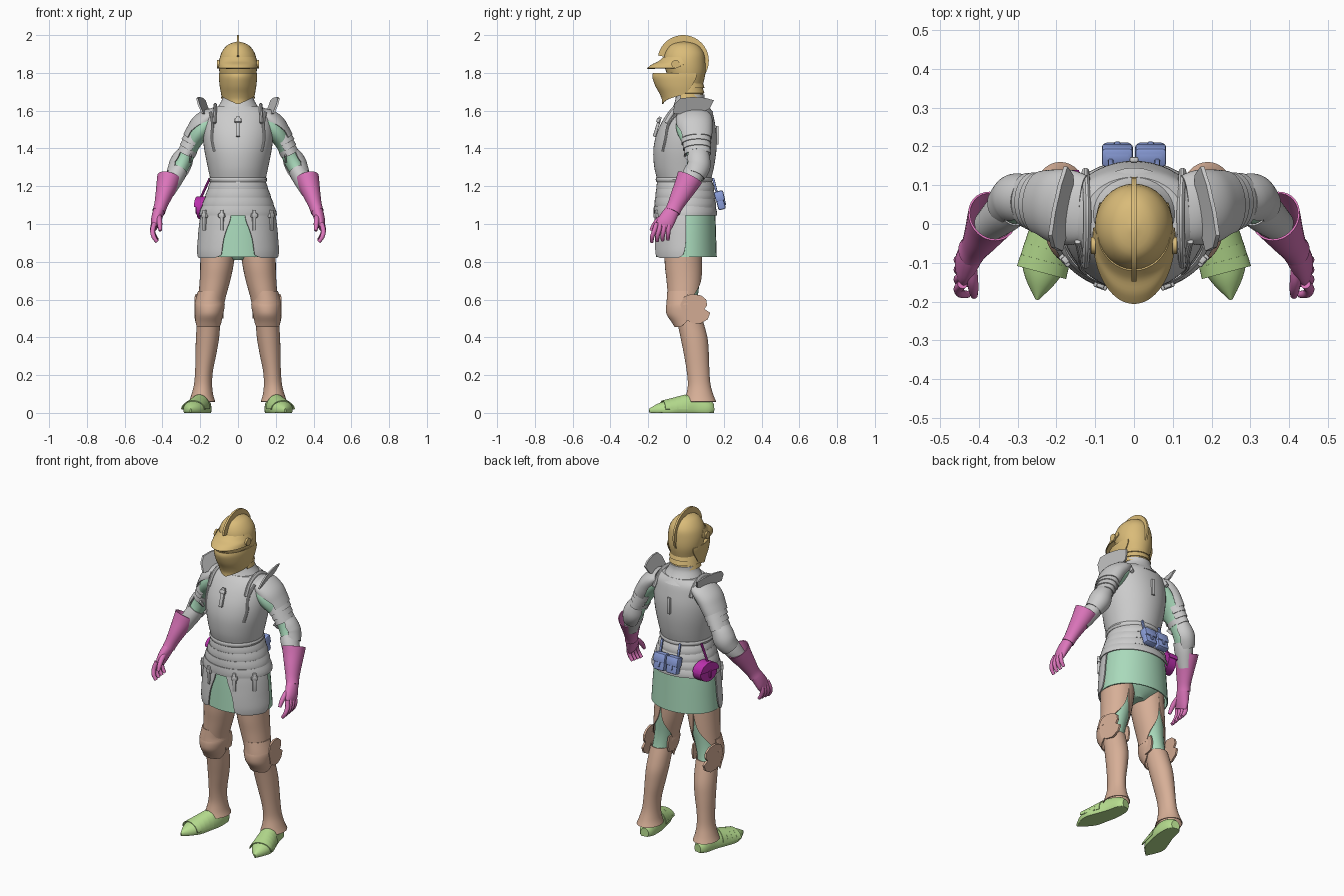
import bpy, bmesh, math
from mathutils import Vector, Matrix

COL = dict(gold=(.70, .50, .19), green=(.40, .70, .50), brown=(.68, .43, .31), lime=(.48, .74, .28),
           pink=(.72, .18, .50), purple=(.50, .03, .42), blue=(.27, .36, .74))
MATS = {}
for k, c in COL.items():
    MATS[k] = bpy.data.materials.new(k)
    MATS[k].diffuse_color = (*c, 1)


def finish(name, bm, col, mirror=False, angle=35):
    for v in bm.verts:
        v.co.z = max(v.co.z, 0)
    bmesh.ops.recalc_face_normals(bm, faces=bm.faces)
    me = bpy.data.meshes.new(name)
    bm.to_mesh(me)
    bm.free()
    ob = bpy.data.objects.new(name, me)
    bpy.context.collection.objects.link(ob)
    if col:
        me.materials.append(MATS[col])
    bpy.ops.object.select_all(action='DESELECT')
    ob.select_set(True)
    bpy.context.view_layer.objects.active = ob
    bpy.ops.object.shade_smooth_by_angle(angle=math.radians(angle))
    if mirror:
        ob.modifiers.new('mirror', 'MIRROR').use_mirror_merge = False
    return ob


def resample(rings, k):
    if k < 2:
        return rings
    out, m = [], len(rings)
    for i in range(m - 1):
        p0, p1, p2, p3 = (rings[max(0, min(m - 1, j))] for j in (i - 1, i, i + 1, i + 2))
        for s in range(k):
            t = s / k
            out.append([.5 * (2*b + (c-a)*t + (2*a-5*b+4*c-d)*t*t + (3*b-a-3*c+d)*t**3)
                        for a, b, c, d in zip(p0, p1, p2, p3)])
    return out + [rings[-1]]


def loft(name, rings, col=None, mirror=False, n=32, k=4, perp=False, thick=0, ref=(0, -1, 0)):
    """Rings: x, y, z, side radius, front radius [, arc start, arc end in degrees; 0 = front]."""
    rings = resample(rings, k)
    bm, rows = bmesh.new(), []
    closed = len(rings[0]) == 5
    P = [Vector(r[:3]) for r in rings]
    for i, r in enumerate(rings):
        f, o = Vector((0, -1, 0)), Vector((1, 0, 0))
        if perp:
            t = (P[min(i + 1, len(P) - 1)] - P[max(i - 1, 0)]).normalized()
            f = Vector(ref)
            f = (f - t * f.dot(t)).normalized()
            o = f.cross(t)
        a0, a1 = (0, 360) if closed else r[5:7]
        row = []
        for j in range(n if closed else n + 1):
            a = math.radians(a0 + (a1 - a0) * j / n)
            row.append(bm.verts.new(P[i] + o * r[3] * math.sin(a) + f * r[4] * math.cos(a)))
        rows.append(row)
    for A, B in zip(rows, rows[1:]):
        for j in range(n):
            q = (j + 1) % len(A)
            bm.faces.new((A[j], A[q], B[q], B[j]))
    if thick:
        bmesh.ops.recalc_face_normals(bm, faces=bm.faces)
        bmesh.ops.solidify(bm, geom=bm.faces[:], thickness=thick)
    elif closed:
        bm.faces.new(rows[0])
        bm.faces.new(rows[-1])
    return finish(name, bm, col, mirror)


def plate(name, outline, x, th, col=None, mirror=False, kz=0, ky=0):
    """Flat plate from a y-z outline, leaning outward by kz and turned by ky."""
    bm = bmesh.new()
    z0 = min(p[1] for p in outline)
    A, B = ([bm.verts.new((x + s * th / 2 + kz * (z - z0) + ky * y, y, z)) for y, z in outline] for s in (-1, 1))
    bm.faces.new(A)
    bm.faces.new(B)
    for i in range(len(A)):
        j = (i + 1) % len(A)
        bm.faces.new((A[i], A[j], B[j], B[i]))
    return finish(name, bm, col, mirror)


def box(name, c, size, col=None, rx=0, rz=0, mirror=False, bev=.004):
    bm = bmesh.new()
    bmesh.ops.create_cube(bm, size=1)
    bmesh.ops.scale(bm, vec=size, verts=bm.verts)
    bmesh.ops.bevel(bm, geom=bm.edges[:], offset=bev, segments=2, affect='EDGES', profile=.5)
    bmesh.ops.transform(bm, matrix=Matrix.Translation(c) @ Matrix.Rotation(rz, 4, 'Z') @ Matrix.Rotation(rx, 4, 'X'),
                        verts=bm.verts)
    return finish(name, bm, col, mirror)


# Helmet: skull, neck lames, crest, peak, visor, pivots
loft('helmet_skull', [(0, .01, 1.69, .072, .065), (0, .005, 1.74, .082, .085), (0, 0, 1.80, .098, .103),
     (0, -.008, 1.86, .1, .11), (0, -.008, 1.91, .086, .1), (0, -.01, 1.95, .052, .066), (0, -.01, 1.966, .004, .005)], 'gold')
for i in range(3):
    z = 1.755 - i * .028
    loft('helmet_neck_lame', [(0, 0, z, .083, .086, 70, 290), (0, .004, z - .034, .09, .094, 70, 290)], 'gold', k=2, thick=.005)
arc = lambda r, a, b: [(-.015 + r * math.cos(math.radians(a + (b - a) * i / 20)),
                        1.864 + r * math.sin(math.radians(a + (b - a) * i / 20))) for i in range(21)]
plate('helmet_crest', arc(.136, 168, -40) + arc(.095, -40, 168), 0, .012, 'gold')
loft('helmet_peak', [(0, -.02, 1.885, .094, .1, -85, 85), (0, -.02, 1.862, .102, .125, -92, 92),
     (0, -.025, 1.845, .106, .155, -95, 95), (0, -.03, 1.825, .107, .176, -80, 80)], 'gold', thick=.006)
loft('helmet_visor', [(0, -.02, 1.80, .1, .155, -118, 118), (0, -.02, 1.775, .101, .158, -118, 118),
     (0, -.02, 1.73, .097, .142, -110, 110), (0, -.018, 1.69, .09, .122, -95, 95), (0, -.016, 1.66, .085, .112, -45, 45),
     (0, -.015, 1.635, .08, .112, -4, 4)], 'gold', thick=.006)
plate('visor_pivot', [(-.055 + .022 * math.cos(i * .3927), 1.846 + .022 * math.sin(i * .3927)) for i in range(16)],
      .105, .012, 'gold', True)

# Torso: gorget, cuirass, straps, waist edge
loft('gorget', [(0, .03, 1.59, .125, .115), (0, .025, 1.63, .1, .09), (0, .022, 1.66, .084, .078), (0, .022, 1.685, .08, .075)])
loft('cuirass', [(0, -.01, 1.235, .146, .142), (0, -.01, 1.30, .160, .158), (0, -.006, 1.39, .178, .167),
     (0, .002, 1.47, .186, .16), (0, .012, 1.54, .182, .140), (0, .022, 1.59, .168, .118), (0, .026, 1.622, .125, .095)], n=48)
loft('waist_edge', [(0, -.01, 1.222, .149, .146), (0, -.01, 1.235, .155, .151), (0, -.01, 1.247, .15, .147)], k=2)
loft('shoulder_strap', [(.125, -.105, 1.535, .012, .01), (.122, -.06, 1.60, .012, .01), (.12, .02, 1.628, .012, .01),
     (.122, .09, 1.60, .012, .01), (.125, .135, 1.54, .012, .01)], mirror=True, n=10, perp=True, ref=(1, 0, 0))
loft('armhole_border', [(.125, -.123, 1.385, .008, .008), (.138, -.108, 1.45, .008, .008), (.135, -.092, 1.53, .008, .008),
     (.145, -.045, 1.59, .008, .008)], mirror=True, n=10, perp=True, ref=(1, 0, 0))
box('chest_buckle', (0, -.152, 1.515), (.022, .016, .11), rx=-.3)
box('chest_buckle_frame', (0, -.147, 1.548), (.036, .018, .022), rx=-.4)
box('back_buckle', (0, .166, 1.47), (.022, .014, .1))

# Fauld lames
for i in range(4):
    z, r = 1.228 - i * .044, .144 + i * .0155
    loft('fauld_lame', [(0, -.008, z, r, .144 + i * .006), (0, -.004, z - .03, r + .013, .153 + i * .005),
         (0, -.003, z - .052, r + .015, .152 + i * .005)], thick=.006, k=2, n=40)

# Tassets with buckled straps
loft('tasset', [(0, 0, 1.075, .193, .165, 10, 88), (0, 0, 1.02, .203, .17, 12, 90), (0, 0, .97, .209, .173, 17, 90),
     (0, 0, .92, .213, .176, 21, 90), (0, 0, .865, .217, .177, 23, 88), (0, 0, .835, .216, .175, 25, 84),
     (0, 0, .82, .214, .172, 36, 76)], mirror=True, thick=.007, n=24)
for a in (.42, 1.0):
    x, y = .21 * math.sin(a), -.172 * math.cos(a)
    box('tasset_strap', (x, y, 1.02), (.02, .016, .11), rz=a * .85, mirror=True)
    box('tasset_buckle', (x, y, 1.045), (.036, .02, .024), rz=a * .85, mirror=True)

# Cloth skirt and pelvis
loft('cloth_skirt', [(0, .005, 1.08, .18, .15), (0, .003, .98, .193, .155), (0, .002, .825, .205, .161)], 'green', thick=.006)
loft('pelvis', [(0, 0, 1.05, .17, .13), (0, 0, .93, .18, .13), (0, 0, .86, .15, .1), (0, 0, .81, .05, .06)], 'green')

# Legs: cloth, cuisse, poleyn, greave, foot
loft('leg_cloth', [(.10, -.015, .93, .09, .095), (.113, -.01, .75, .08, .088), (.138, -.01, .6, .064, .072),
     (.155, .01, .5, .054, .06), (.16, .04, .42, .05, .06)], 'green', True)
loft('cuisse', [(.105, -.015, .88, .095, .1, -180, 180), (.112, -.013, .78, .088, .099, -178, 178),
     (.122, -.01, .70, .081, .093, -165, 165), (.136, -.01, .62, .073, .086, -125, 125), (.142, -.01, .58, .07, .082, -110, 110)],
     'brown', True, thick=.005)
loft('poleyn_upper', [(.139, -.012, .645, .073, .087, -105, 105), (.148, -.012, .60, .076, .09, -105, 105),
     (.15, -.012, .575, .08, .092, -105, 105)], 'brown', True, thick=.006)
loft('poleyn', [(.148, -.012, .59, .077, .088, -115, 115), (.15, -.012, .56, .079, .094, -118, 118),
     (.153, -.008, .52, .074, .094, -110, 110), (.156, 0, .48, .068, .076, -90, 90), (.157, .005, .455, .066, .066, -60, 60)],
     'brown', True, thick=.006)
plate('poleyn_wing', [(-.03, .575), (-.01, .615), (.03, .63), (.08, .622), (.107, .60), (.112, .57), (.098, .55), (.128, .53),
      (.115, .495), (.075, .472), (.03, .476), (-.01, .50)], .222, .012, 'brown', True, ky=-.12)
plate('poleyn_inner_wing', [(-.03, .575), (0, .605), (.05, .6), (.06, .555), (.05, .51), (0, .5)], .083, .01, 'brown', True)
loft('greave', [(.154, .01, .525, .062, .068), (.157, .028, .46, .062, .07), (.162, .044, .39, .061, .071),
     (.170, .055, .31, .055, .066), (.180, .064, .22, .047, .06), (.185, .07, .15, .048, .06),
     (.189, .073, .095, .058, .072), (.19, .075, .06, .07, .085)], 'brown', True, thick=.005)
foot = [(.18, .145, .02, .025, .03), (.185, .115, .02, .042, .055), (.193, .04, .02, .052, .078), (.213, -.03, .02, .058, .066),
        (.23, -.09, .018, .061, .05), (.241, -.145, .015, .04, .035), (.25, -.195, .012, .004, .01)]
loft('foot_armour', foot, 'lime', True, perp=True, ref=(0, 0, 1))
for i, t in enumerate((.0, .3, .6, .9)):
    x, y, w, h = .205 + .028 * t, -.005 - .1 * t, .06 + .005 * t, .079 - .026 * t
    loft('foot_lame', [(x, y, .018, w, h, -88, 88), (x + .008, y - .03, .018, w + .001, h - .008, -88, 88)], 'lime', True,
         k=1, perp=True, ref=(0, 0, 1), thick=.005, n=20)

# Arms: cloth, pauldron, raised plate, lames, elbow, vambrace
loft('arm_cloth', [(.14, .03, 1.55, .055, .085), (.19, .035, 1.50, .055, .085), (.235, .05, 1.44, .045, .07), (.265, .058, 1.38, .042, .054),
     (.295, .058, 1.32, .043, .052), (.33, .035, 1.25, .038, .045), (.37, .0, 1.17, .035, .035)], 'green', True, perp=True)
loft('pauldron', [(.125, .04, 1.58, .036, .085, -30, 210), (.16, .042, 1.56, .05, .096, -15, 210), (.195, .045, 1.525, .058, .096, 10, 210),
     (.22, .05, 1.485, .057, .09, 30, 215), (.24, .053, 1.45, .055, .084, 30, 220)], mirror=True, perp=True, thick=.006)
plate('pauldron_raised_plate', [(-.07, 1.585), (-.06, 1.635), (-.03, 1.665), (.03, 1.672), (.1, 1.668), (.148, 1.655),
      (.125, 1.61), (.07, 1.585), (0, 1.58)], .172, .01, mirror=True, kz=.45, ky=-.2)
for i in range(3):
    x, y, z, s = .229 + .014 * i, .053 + .003 * i, 1.462 - .029 * i, .004 * i
    loft('upper_arm_lame', [(x, y, z, .054 - s, .076 - s, -20, 240), (x + .018, y + .002, z - .036, .057 - s, .079 - s, -20, 240)],
         mirror=True, k=1, perp=True, thick=.005)
loft('elbow_plate', [(.275, .06, 1.375, .048, .06, 40, 240), (.29, .063, 1.345, .058, .064, 30, 250),
     (.305, .064, 1.31, .062, .066, 35, 245), (.32, .055, 1.28, .056, .062, 30, 250), (.333, .045, 1.255, .05, .054, 40, 240)],
     mirror=True, perp=True, thick=.006)
plate('elbow_wing', [(-.015, 1.36), (.03, 1.385), (.07, 1.37), (.06, 1.33), (.02, 1.325)], .252, .008, mirror=True, ky=.1)
loft('upper_arm_band', [(.258, .056, 1.40, .048, .06), (.272, .058, 1.375, .049, .061)], mirror=True, k=1, perp=True, thick=.005)
loft('vambrace', [(.312, .047, 1.288, .047, .054), (.335, .03, 1.245, .048, .055), (.375, -.005, 1.17, .04, .042)],
     mirror=True, perp=True, thick=.005)

# Gauntlets: flared cuff, palm, fingers, thumb
loft('gauntlet_cuff', [(.365, .02, 1.245, .064, .07), (.376, 0, 1.205, .057, .062), (.393, -.03, 1.15, .045, .052),
     (.41, -.058, 1.095, .035, .042), (.42, -.072, 1.065, .034, .042)], 'pink', True, perp=True, thick=.005)
loft('gauntlet_palm', [(.413, -.063, 1.085, .03, .036), (.425, -.085, 1.05, .03, .042), (.437, -.108, 1.01, .025, .046),
     (.443, -.122, .98, .016, .042)], 'pink', True, perp=True)
for i in range(4):
    y, z = -.155 + .022 * i, .975 + .004 * i
    d = -.012 + .003 * i
    loft('gauntlet_finger', [(.442, y, z + .03, .013, .012), (.452, y + d, z - .01, .013, .0125),
         (.446, y + 2 * d, z - .043, .012, .0115), (.428, y + 2.2 * d, z - .07, .009, .009)], 'pink', True, n=12, perp=True)
loft('gauntlet_thumb', [(.42, -.10, 1.05, .014, .014), (.417, -.14, 1.025, .015, .015), (.414, -.168, .995, .013, .013),
     (.412, -.185, .965, .009, .009)], 'pink', True, n=12, perp=True, ref=(1, 0, 0))

# Belt pouches at the back
box('back_pouch', (.043, .18, 1.125), (.074, .04, .1), 'blue', rx=.25, mirror=True, bev=.009)
box('back_pouch_flap', (.043, .177, 1.147), (.08, .05, .055), 'blue', rx=.25, mirror=True, bev=.008)
box('back_pouch_tab', (.043, .203, 1.12), (.016, .01, .04), 'blue', rx=.25, mirror=True, bev=.003)
box('back_pouch_loop', (.06, .153, 1.205), (.014, .012, .08), 'blue', rx=.25, mirror=True)

# Round side pouch with strap
plate('side_pouch', [(.075 + .06 * math.cos(i * .2618), 1.085 + .058 * math.sin(i * .2618)) for i in range(24)],
      -.2, .052, 'purple', ky=.25)
plate('side_pouch_flap', [(.075 + .064 * math.cos(i * .2618), 1.09 + .056 * math.sin(i * .2618)) for i in range(13)],
      -.206, .06, 'purple', ky=.25)
box('side_pouch_tab', (-.218, .075, 1.075), (.012, .014, .045), 'purple', bev=.003)
loft('side_pouch_strap', [(-.2, .07, 1.13, .007, .007), (-.178, .068, 1.18, .007, .007), (-.15, .065, 1.24, .007, .007)],
     'purple', n=10, perp=True)
